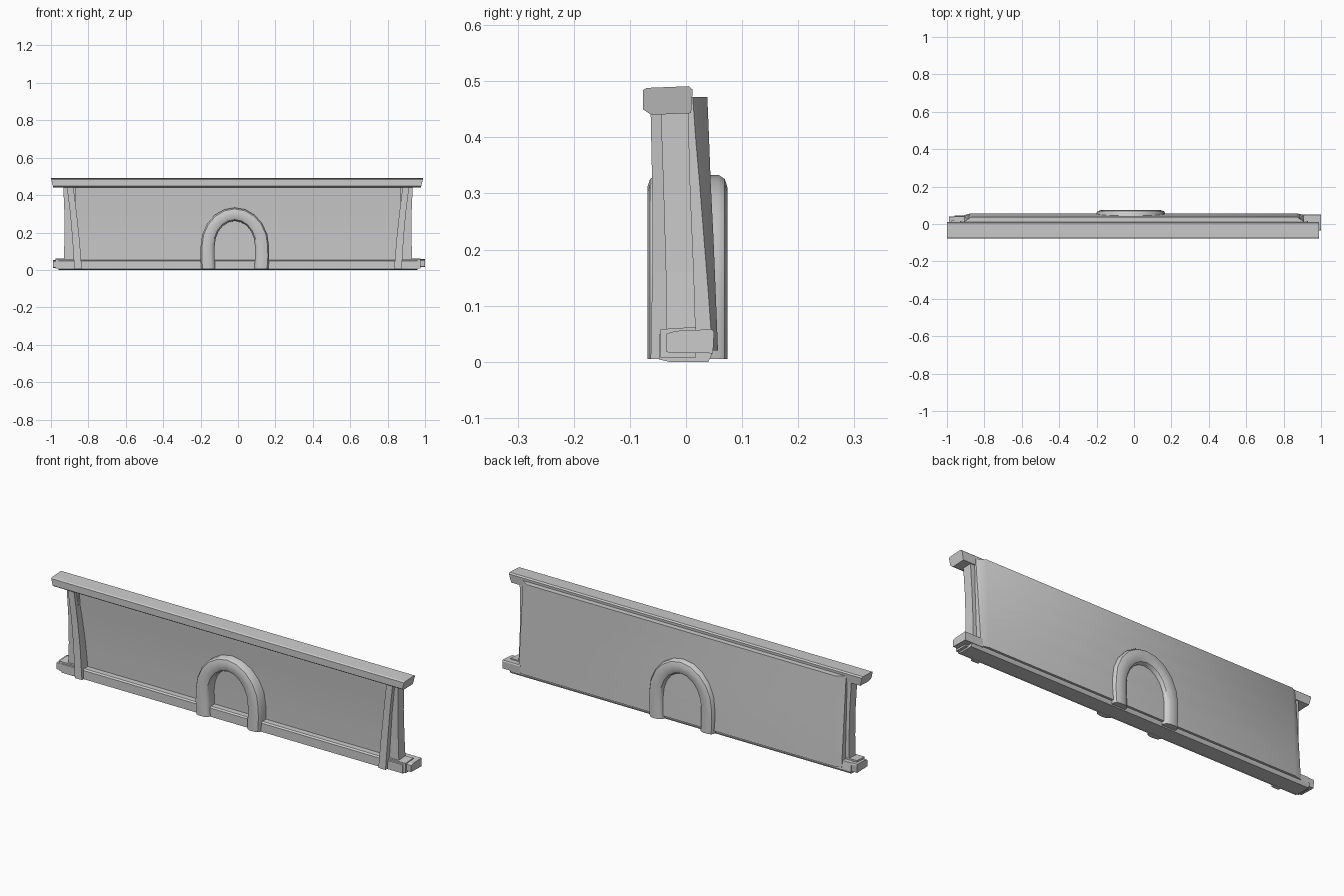
import bpy, bmesh, math

if "Cube" in bpy.data.objects:
    bpy.data.objects.remove(bpy.data.objects["Cube"])


def loft(name, sections, smooth=False):
    """Skin a list of equal-length closed rings and cap both ends."""
    bm = bmesh.new()
    rings = [[bm.verts.new(p) for p in s] for s in sections]
    n = len(rings[0])
    for a, b in zip(rings, rings[1:]):
        for i in range(n):
            j = (i + 1) % n
            bm.faces.new((a[i], a[j], b[j], b[i]))
    bm.faces.new(rings[0])
    bm.faces.new(rings[-1])
    bmesh.ops.recalc_face_normals(bm, faces=bm.faces)
    me = bpy.data.meshes.new(name)
    bm.to_mesh(me)
    bm.free()
    ob = bpy.data.objects.new(name, me)
    bpy.context.collection.objects.link(ob)
    if smooth:
        bpy.ops.object.select_all(action='DESELECT')
        ob.select_set(True)
        bpy.context.view_layer.objects.active = ob
        bpy.ops.object.shade_smooth_by_angle(angle=math.radians(35))
    return ob


def beam(name, profile, x0, x1):
    """Extrude a (y, z) profile along x."""
    return loft(name, [[(x, y, z) for y, z in profile] for x in (x0, x1)])


def post(name, levels):
    """Upright from levels of (z, x0, x1, y0, y1)."""
    return loft(name, [[(a, c, z), (b, c, z), (b, d, z), (a, d, z)]
                       for z, a, b, c, d in levels])


# Leaning wall panel: front y, back y, chamfer y at each height
levels = [(0.02, -0.010, 0.057, 0.047), (0.12, -0.013, 0.053, 0.040),
          (0.22, -0.017, 0.049, 0.032), (0.32, -0.024, 0.044, 0.024),
          (0.40, -0.031, 0.041, 0.017), (0.472, -0.036, 0.038, 0.012)]
loft("wall_panel", [[(-0.91, f, z), (0.91, f, z), (0.91, c, z), (0.87, b, z),
                     (-0.87, b, z), (-0.91, c, z)]
                    for z, f, b, c in levels], smooth=True)

# Top rail with bevelled, slightly undercut ends
rail = [(-0.077, 0.450), (-0.077, 0.484), (-0.070, 0.488), (0.005, 0.491),
        (0.012, 0.485), (0.009, 0.443), (-0.062, 0.440)]
ends = []
for base, s in ((-1.0, 1), (0.99, -1)):
    ends.append([(base + s * (0.49 - z) * 0.25, y, z) for y, z in rail])
loft("top_rail", ends)

# Bottom rail: main beam, foot lip and projecting end blocks
beam("bottom_rail", [(-0.048, 0.004), (-0.048, 0.048), (-0.040, 0.054),
                     (0.040, 0.054), (0.046, 0.012), (0.040, 0.0),
                     (-0.030, 0.0)], -0.96, 0.96)
block = [(-0.035, 0.017), (-0.035, 0.050), (-0.018, 0.055),
         (0.047, 0.058), (0.050, 0.052), (0.048, 0.015)]
beam("bottom_end_block_right", block, 0.90, 1.0)
beam("bottom_end_block_left", [(y - 0.010, z - 0.004) for y, z in block], -0.99, -0.90)
for s, side in ((1, "right"), (-1, "left")):
    beam("bottom_step_" + side, [(-0.045, 0.008), (-0.045, 0.058),
                                 (0.018, 0.062), (0.018, 0.008)],
         s * 0.88, s * 0.975)

# End posts: slanted front batten and curved outer upright
for s, side in ((1, "right"), (-1, "left")):
    post("front_batten_" + side, [
        (0.005, s * 0.835, s * 0.875, -0.063, 0.0),
        (0.16, s * 0.847, s * 0.885, -0.060, 0.0),
        (0.30, s * 0.862, s * 0.897, -0.060, 0.0),
        (0.445, s * 0.880, s * 0.915, -0.063, 0.0)])
    post("outer_upright_" + side, [
        (0.03, s * 0.87, s * 0.932, -0.036, 0.018),
        (0.16, s * 0.87, s * 0.928, -0.036, 0.014),
        (0.30, s * 0.87, s * 0.928, -0.040, 0.008),
        (0.445, s * 0.87, s * 0.934, -0.045, 0.004)])

# Arch ring passing through the wall, rounded on front and back
stations = [(-1, 0.005, 0, 0), (-1, 0.07, 0, 0)]
path = [((-0.105, 0.005), (-0.180, 0.005)), ((-0.108, 0.07), (-0.184, 0.07))]
for i in range(11):
    a = math.pi * (1 - i / 10)
    c, s = math.cos(a), math.sin(a)
    path.append(((0.108 * c, 0.125 + 0.137 * s), (0.183 * c, 0.125 + 0.208 * s)))
path += [((-p[0], p[1]), (-q[0], q[1])) for p, q in reversed(path[:2])]
section = [(0.0, -0.050), (0.10, -0.062), (0.32, -0.069), (0.68, -0.069),
           (0.90, -0.064), (1.0, -0.053), (1.0, 0.058), (0.90, 0.069),
           (0.68, 0.074), (0.32, 0.074), (0.10, 0.067), (0.0, 0.055)]
loft("arch_ring", [[(-0.017 + p[0] + (q[0] - p[0]) * t, y, p[1] + (q[1] - p[1]) * t)
                    for t, y in section] for p, q in path], smooth=True)
